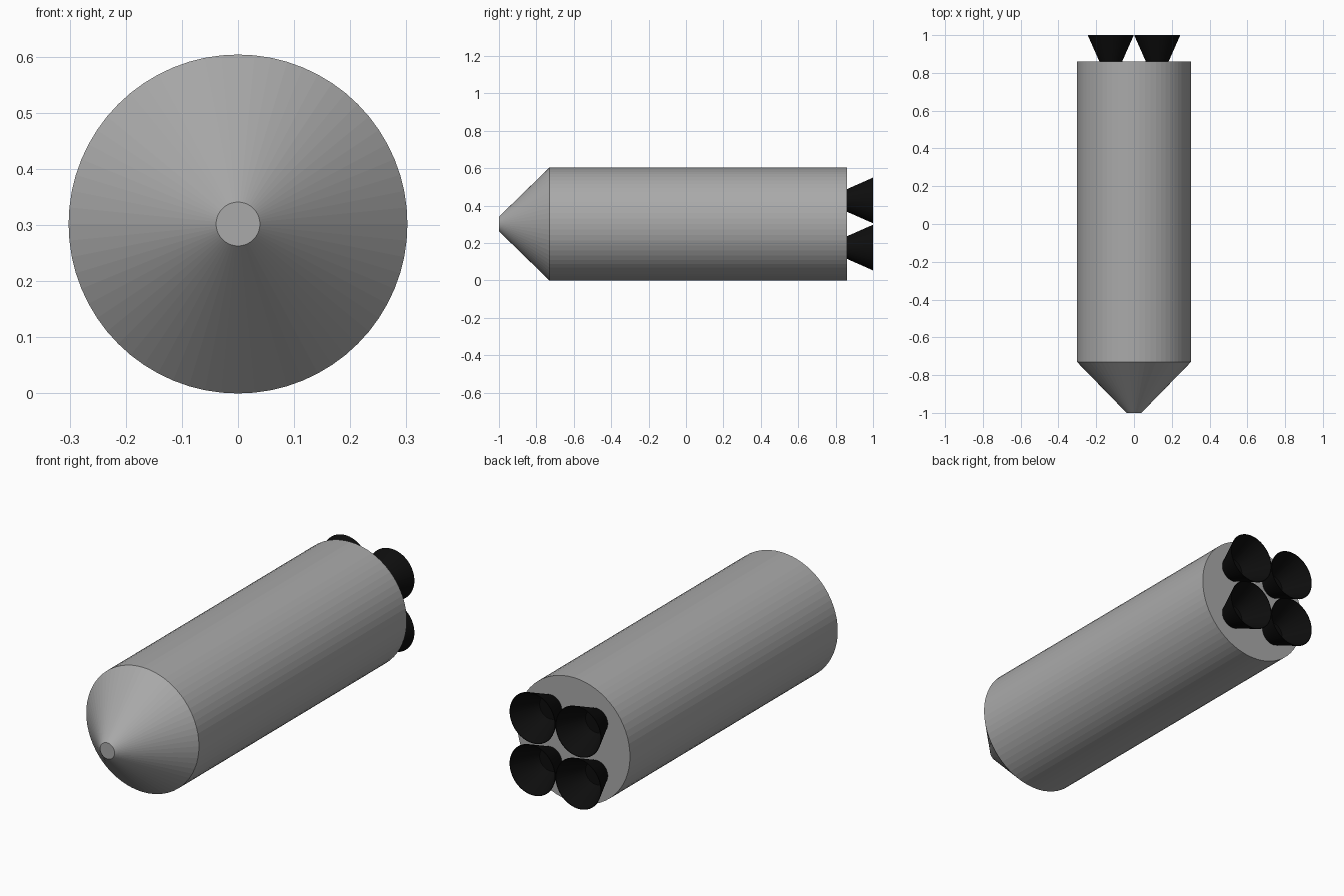
import bpy, bmesh, math
from mathutils import Vector

if "Cube" in bpy.data.objects:
    bpy.data.objects.remove(bpy.data.objects["Cube"], do_unlink=True)

AXIS_Z = 0.302


def material(name, rgb):
    mat = bpy.data.materials.new(name)
    mat.use_nodes = True
    color = (*rgb, 1.0)
    mat.diffuse_color = color
    mat.node_tree.nodes["Principled BSDF"].inputs["Base Color"].default_value = color
    return mat


def lathe(name, profile, mat, center=(0, 0), sides=64):
    """Revolve (radius, y) points about the y direction, capping both ends."""
    bm = bmesh.new()
    rings = []
    for radius, y in profile:
        ring = []
        for i in range(sides):
            a = 2 * math.pi * i / sides
            ring.append(bm.verts.new(Vector((center[0] + radius * math.cos(a), y,
                                             center[1] + radius * math.sin(a)))))
        rings.append(ring)
    for r0, r1 in zip(rings, rings[1:]):
        for i in range(sides):
            j = (i + 1) % sides
            bm.faces.new((r0[i], r0[j], r1[j], r1[i]))
    bm.faces.new(rings[0])
    bm.faces.new(rings[-1])
    bmesh.ops.recalc_face_normals(bm, faces=bm.faces)
    mesh = bpy.data.meshes.new(name)
    bm.to_mesh(mesh)
    bm.free()
    mesh.materials.append(mat)
    obj = bpy.data.objects.new(name, mesh)
    bpy.context.collection.objects.link(obj)
    return obj


hull_grey = material("hull grey", (0.4, 0.4, 0.4))
nozzle_black = material("nozzle black", (0.004, 0.004, 0.004))

# Cylindrical tank with a blunt conical nose
lathe("rocket_body", [(0.039, -1.0), (0.302, -0.73), (0.302, 0.86)],
      hull_grey, (0, AXIS_Z))

# Four hollow engine bells: outer wall, rim, inner wall, throat floor
bell = [(0.058, 0.855), (0.122, 1.0), (0.119, 1.0), (0.056, 0.864)]
for side, sx in (("left", 1), ("right", -1)):
    for level, sz in (("upper", 1), ("lower", -1)):
        lathe(f"engine_bell_{level}_{side}", bell, nozzle_black,
              (sx * 0.123, AXIS_Z + sz * 0.126))
